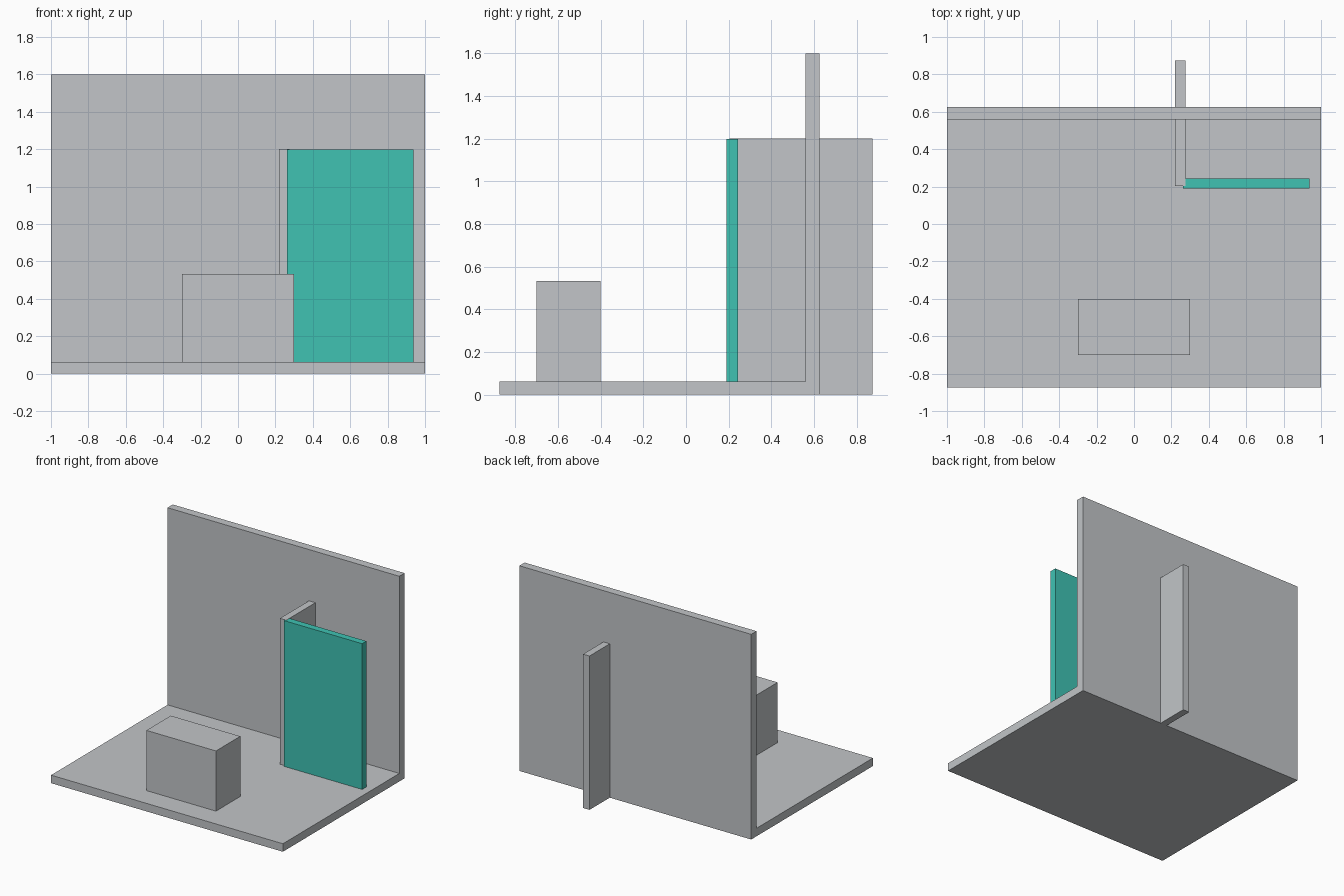
import bpy
import bmesh
from mathutils import Vector

if "Cube" in bpy.data.objects:
    bpy.data.objects.remove(bpy.data.objects["Cube"])


def material(name, color):
    m = bpy.data.materials.new(name)
    m.diffuse_color = (*color, 1)
    m.use_nodes = True
    m.node_tree.nodes["Principled BSDF"].inputs["Base Color"].default_value = m.diffuse_color
    return m


grey = material("light grey", (0.54, 0.56, 0.58))
teal = material("teal", (0.05, 0.54, 0.45))


def box(name, low, high, mat):
    """Axis-aligned box between two opposite corners."""
    low, high = Vector(low), Vector(high)
    centre, size = (low + high) / 2, high - low
    bm = bmesh.new()
    bmesh.ops.create_cube(bm, size=1)
    for v in bm.verts:
        v.co = Vector(a * b for a, b in zip(v.co, size))
    mesh = bpy.data.meshes.new(name)
    bm.to_mesh(mesh)
    bm.free()
    mesh.materials.append(mat)
    obj = bpy.data.objects.new(name, mesh)
    obj.location = centre
    bpy.context.collection.objects.link(obj)
    return obj


# Base slab and upright wall
box("floor", (-1, -0.875, 0), (1, 0.56, 0.0625), grey)
box("back_wall", (-1, 0.56, 0), (1, 0.625, 1.6), grey)

# Fin passing through the wall
box("partition", (0.22, 0.203, 0), (0.275, 0.875, 1.2), grey)

# Door panel at the front end of the fin, set just inside the floor and top planes
box("door", (0.263, 0.19, 0.002), (0.938, 0.243, 1.199), teal)

# Free-standing block
box("block", (-0.3, -0.7, 0.03), (0.3, -0.4, 0.532), grey)
